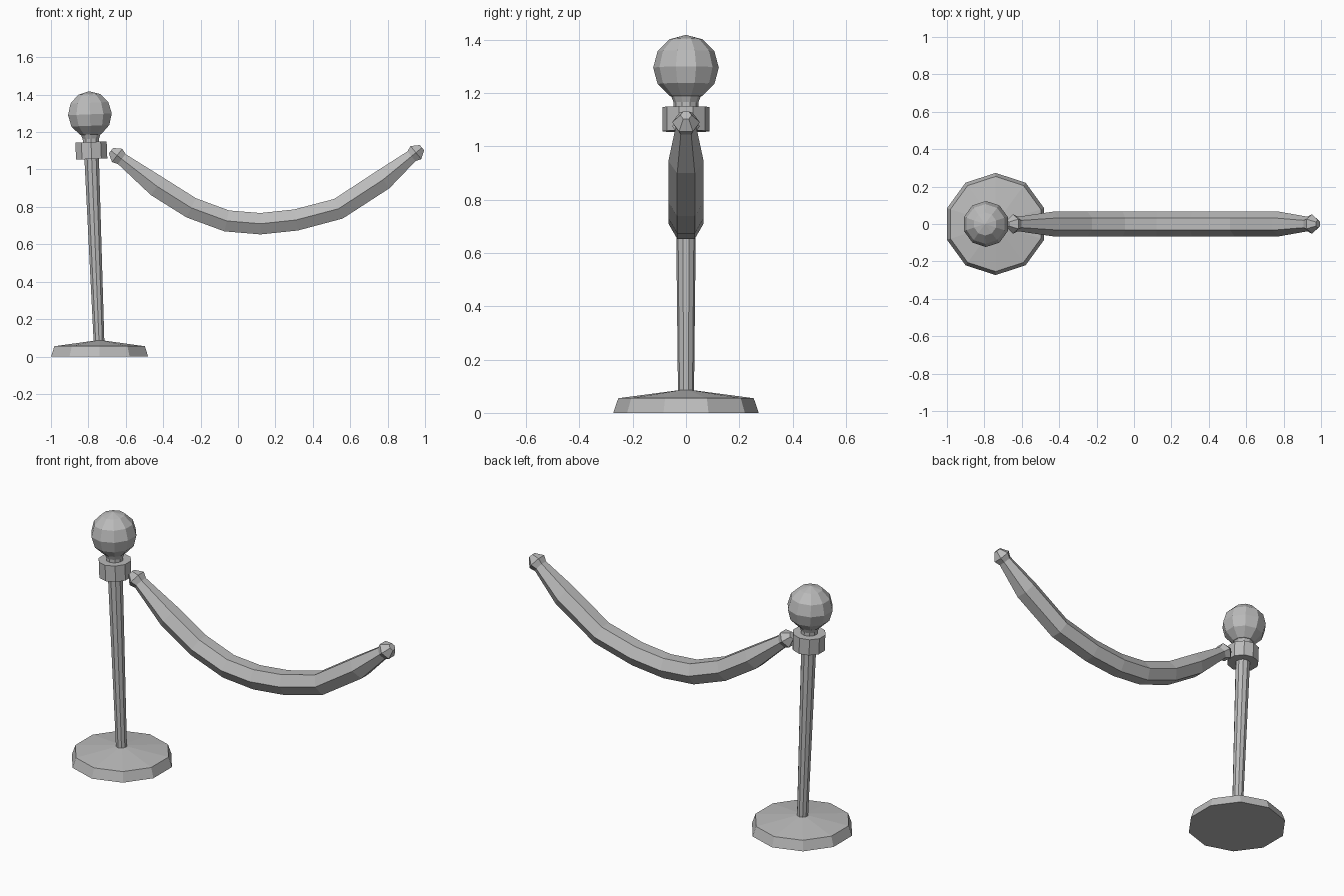
import bpy
import bmesh
import math
from mathutils import Vector

old = bpy.data.objects.get("Cube")
if old:
    bpy.data.objects.remove(old, do_unlink=True)

grey = bpy.data.materials.new("plain grey")
grey.use_nodes = True
colour = (0.5, 0.5, 0.5, 1)
grey.diffuse_color = colour
grey.node_tree.nodes["Principled BSDF"].inputs["Base Color"].default_value = colour

SIDE = Vector((0, 1, 0))


def loft(name, centres, radii, sides, axis=None):
    """Faceted tube through centres; rings follow the path, or a fixed axis."""
    bm = bmesh.new()
    rings = []
    last = len(centres) - 1
    for i, (c, r) in enumerate(zip(centres, radii)):
        along = axis
        if axis is None:
            before = (c - centres[max(i - 1, 0)]).normalized()
            after = (centres[min(i + 1, last)] - c).normalized()
            along = (before + after).normalized()
        up = along.cross(SIDE).normalized()
        angles = [math.tau * k / sides for k in range(sides)]
        rings.append([bm.verts.new(c + r * (math.cos(a) * SIDE + math.sin(a) * up))
                      for a in angles])
    for low, high in zip(rings, rings[1:]):
        for k in range(sides):
            n = (k + 1) % sides
            bm.faces.new((low[k], low[n], high[n], high[k]))
    bm.faces.new(rings[0])
    bm.faces.new(rings[-1])
    bmesh.ops.remove_doubles(bm, verts=bm.verts, dist=0.0005)
    bmesh.ops.recalc_face_normals(bm, faces=bm.faces)
    mesh = bpy.data.meshes.new(name)
    bm.to_mesh(mesh)
    bm.free()
    mesh.materials.append(grey)
    obj = bpy.data.objects.new(name, mesh)
    bpy.context.collection.objects.link(obj)
    return obj


def turned(name, start, axis, profile, sides=10):
    """Turned part from (distance along axis, radius) pairs."""
    axis = axis.normalized()
    return loft(name, [start + axis * d for d, r in profile],
                [r for d, r in profile], sides, axis)


# Base plate
foot = Vector((-0.74, 0, 0))
turned("base", foot, Vector((0, 0, 1)),
       [(0, 0.273), (0.055, 0.254), (0.086, 0.02)])

# Slightly leaning post, collar and neck
lean = Vector((-0.04, 0, 1))
turned("post", foot, lean, [(0.07, 0.03), (1.07, 0.041)])
turned("collar", foot, lean, [(1.057, 0.088), (1.148, 0.088)])
turned("neck", foot, lean, [(1.14, 0.046), (1.165, 0.046), (1.195, 0.058)])

# Ball on top
R = 0.123
turned("ball", foot, lean,
       [(1.296 - R * math.cos(math.pi * k / 6), max(R * math.sin(math.pi * k / 6), 0.0001))
        for k in range(7)])

# Hanging rope, thinner at both ends
path = [(-0.64, 1.07), (-0.433, 0.91), (-0.25, 0.795), (-0.06, 0.725), (0.12, 0.71),
        (0.31, 0.73), (0.537, 0.79), (0.775, 0.945), (0.945, 1.085)]
points = [Vector((x, 0, z)) for x, z in path]
loft("rope", points, [0.036] + [0.066] * (len(points) - 2) + [0.036], 6)

# End caps of the rope
for name, end, inner in (("right_rope_cap", points[0], points[1]),
                         ("left_rope_cap", points[-1], points[-2])):
    turned(name, end, end - inner,
           [(-0.03, 0.036), (0.008, 0.052), (0.05, 0.021)], 6)
